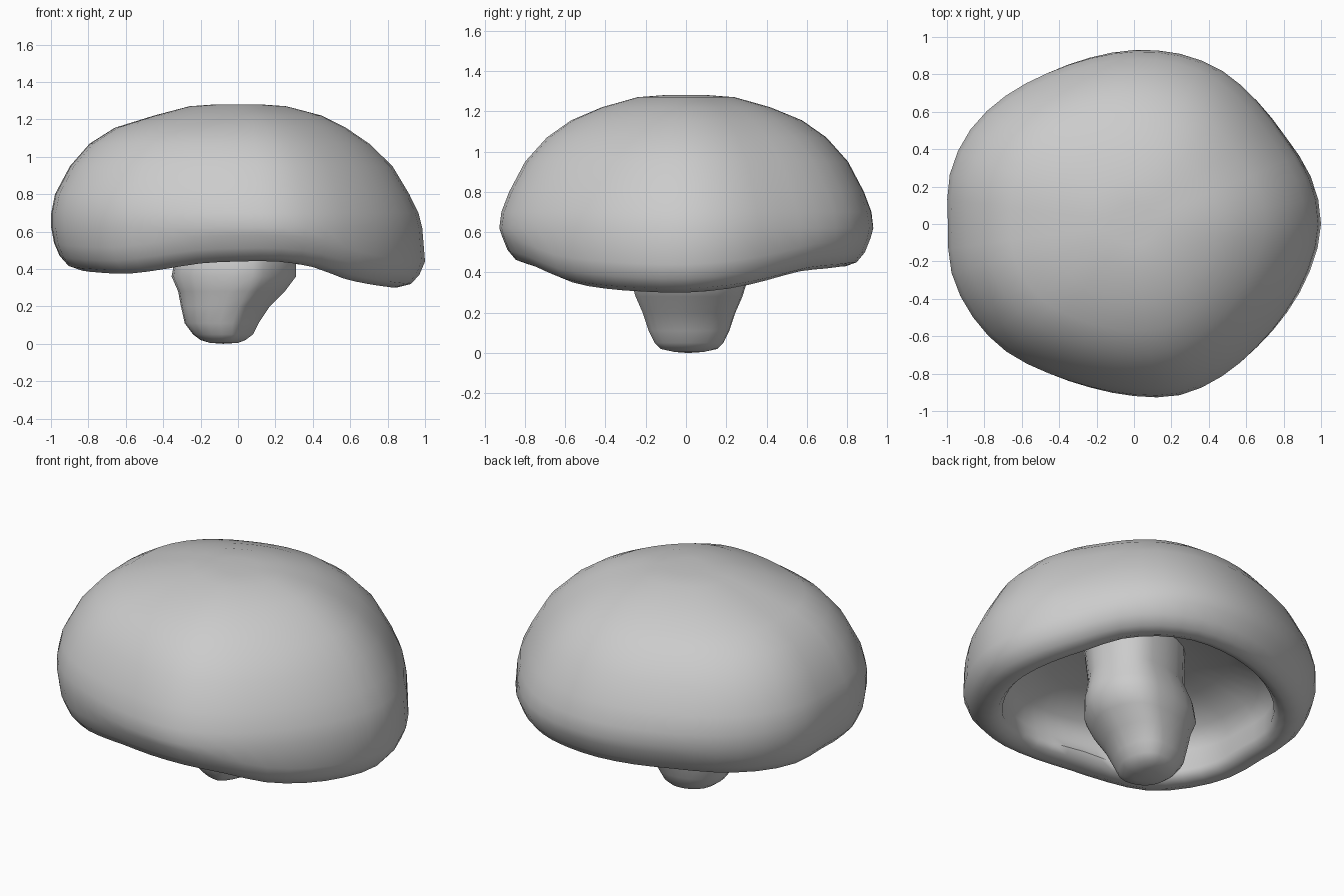
import bpy
import bmesh
from math import sin, cos, pi, radians

cube = bpy.data.objects.get("Cube")
if cube:
    bpy.data.objects.remove(cube, do_unlink=True)

grey = bpy.data.materials.new("plain grey")
grey.use_nodes = True
colour = (0.6, 0.6, 0.6, 1)
grey.diffuse_color = colour
grey.node_tree.nodes["Principled BSDF"].inputs["Base Color"].default_value = colour


def loft(name, rings, start, end):
    """Skin closed rings of points, with a fan to a pole at either end."""
    bm = bmesh.new()
    loops = [[bm.verts.new(p) for p in ring] for ring in rings]
    n = len(loops[0])
    for a, b in zip(loops, loops[1:]):
        for i in range(n):
            j = (i + 1) % n
            bm.faces.new((a[i], a[j], b[j], b[i]))
    for pole, loop in ((start, loops[0]), (end, loops[-1])):
        tip = bm.verts.new(pole)
        for i in range(n):
            bm.faces.new((tip, loop[i], loop[(i + 1) % n]))
    bmesh.ops.recalc_face_normals(bm, faces=bm.faces)
    mesh = bpy.data.meshes.new(name)
    bm.to_mesh(mesh)
    bm.free()
    mesh.materials.append(grey)
    obj = bpy.data.objects.new(name, mesh)
    bpy.context.collection.objects.link(obj)
    bpy.ops.object.select_all(action="DESELECT")
    obj.select_set(True)
    bpy.context.view_layer.objects.active = obj
    bpy.ops.object.shade_smooth_by_angle(angle=radians(60))


def refine(values):
    """Double a closed list with smooth in-between values."""
    out = []
    n = len(values)
    for i, v in enumerate(values):
        w = values[(i + 1) % n]
        out += [v, (9 * (v + w) - values[i - 1] - values[(i + 2) % n]) / 16]
    return out


# Irregular cap outline and drooping rim height, every 15 degrees from +x
radius = refine([.995, .975, .935, .935, .95, .945, .93, .92, .93, .97, 1.01, 1.02,
                 .995, 1.01, .995, .965, .92, .905, .92, .95, .945, .935, .945, .97])
rim = refine([.3, .32, .36, .405, .42, .43, .43, .43, .43, .42, .41, .4,
              .4, .39, .38, .375, .4, .43, .44, .44, .41, .35, .32, .305])

# Cap dome: (radius fraction, height, sideways lean)
dome = [(.12, 1.28, 0), (.26, 1.27, 0), (.45, 1.22, 0), (.62, 1.155, .04),
        (.75, 1.07, .045), (.865, .95, .035), (.95, .8, .03), (.99, .7, .02),
        (1.0, .62, .01)]
# Rolled rim: (radius fraction, height above the rim's lowest point)
roll = [(.985, .14), (.955, .07), (.91, .02), (.85, 0), (.8, .015), (.77, .05)]
# Hollow underside: (radius fraction, height)
hollow = [(.775, .56), (.71, .66), (.52, .74), (.25, .775)]


def cap_ring(fraction, height, lean=0, on_rim=False, lump=0):
    ring = []
    for i, r in enumerate(radius):
        a = 2 * pi * i / len(radius)
        f = min(1, fraction - lean * cos(a))
        # lower edge spreads outward at the drooping side
        if on_rim and fraction > .9:
            f += .02 * max(0, cos(a)) ** 2
        f -= lump * max(0, cos(a - radians(250))) ** 8
        z = height + (rim[i] if on_rim else 0)
        ring.append((f * r * cos(a), f * r * sin(a), z))
    return ring


rings = [cap_ring(f, z, lean) for f, z, lean in dome]
rings += [cap_ring(f, z, on_rim=True, lump=.05 if f < .82 else 0) for f, z in roll]
rings += [cap_ring(f, z) for f, z in hollow]
loft("cap", rings, (0, 0, 1.28), (0, 0, .78))

# Leaning stem: (height, left end, right end, half depth)
sections = [(.005, -.15, 0, .07), (.02, -.2, .04, .14), (.05, -.24, .08, .17),
            (.11, -.285, .11, .2), (.2, -.305, .17, .23), (.28, -.32, .25, .265),
            (.36, -.355, .31, .29), (.44, -.34, .31, .285), (.56, -.28, .29, .25),
            (.77, -.28, .31, .27)]


def stem_ring(z, x0, x1, depth, sides=24):
    ring = []
    pivot = x0 + .65 * (x1 - x0)
    for i in range(sides):
        a = 2 * pi * i / sides
        c, s = cos(a), sin(a)
        # front ridge, with a flattened face on its +x side
        power = 1.4 if c > 0 and s < 0 else 2.2
        k = (abs(c) ** power + abs(s) ** power) ** (-1 / power)
        x = pivot + ((x1 - pivot) if c > 0 else (pivot - x0)) * k * c
        ring.append((x, .015 + depth * k * s, z))
    return ring


loft("stem", [stem_ring(*s) for s in sections], (-.08, .01, 0), (0, .015, .79))
